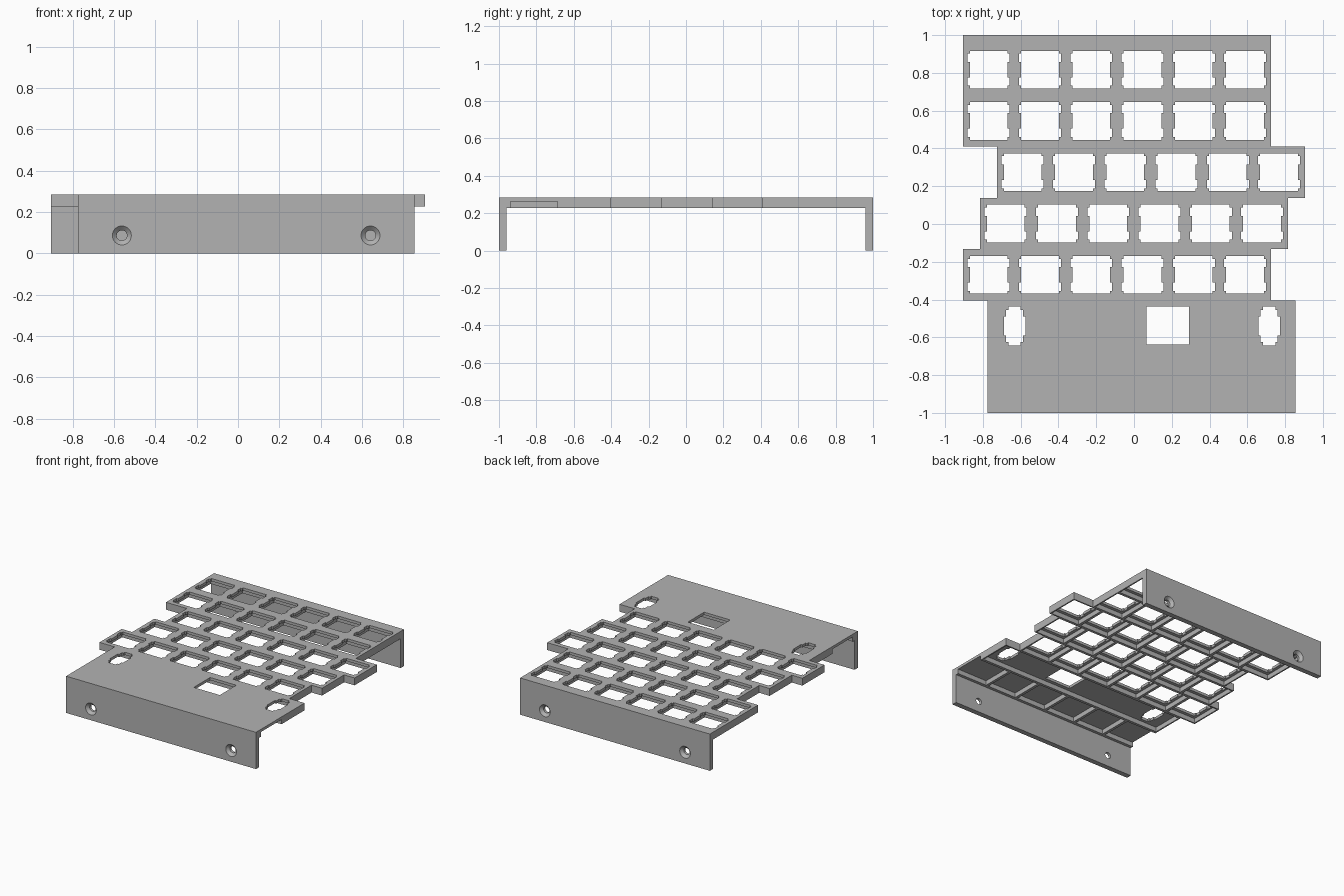
import bpy, bmesh, math
from mathutils import Vector

if "Cube" in bpy.data.objects:
    bpy.data.objects.remove(bpy.data.objects["Cube"], do_unlink=True)

PITCH = 0.2715            # key spacing
COLS = 6
WIDTH = PITCH * COLS
TOP, SKIN, RIB = 0.285, 0.264, 0.228   # plate top, recess ceiling, rib bottom
WALL = 0.96               # inner face of the end panels
CELL = 0.125              # half size of a recess
FRONT_X = -0.775
row_left = [-0.905, -0.905, -0.725, -0.815, -0.905]   # back row first
row_y = [0.817 - PITCH * i for i in range(7)]


def prism(bm, points, z0, z1):
    """Closed prism from a flat outline."""
    face = bm.faces.new([bm.verts.new((x, y, z0)) for x, y in points])
    new = bmesh.ops.extrude_face_region(bm, geom=[face])["geom"]
    moved = [g for g in new if isinstance(g, bmesh.types.BMVert)]
    bmesh.ops.translate(bm, verts=moved, vec=(0, 0, z1 - z0))


def rect(x0, x1, y0, y1):
    return [(x0, y0), (x1, y0), (x1, y1), (x0, y1)]


def mirrored(quarter, cx, cy):
    """Full outline from the points of its upper right quarter."""
    upper = quarter + [(-x, y) for x, y in reversed(quarter)]
    full = upper + [(-x, -y) for x, y in upper]
    return [(cx + x, cy + y) for x, y in full]


def make_object(name, bm):
    bmesh.ops.recalc_face_normals(bm, faces=bm.faces[:])
    mesh = bpy.data.meshes.new(name)
    bm.to_mesh(mesh)
    bm.free()
    obj = bpy.data.objects.new(name, mesh)
    bpy.context.collection.objects.link(obj)
    return obj


def cut(obj, bm):
    """Subtract a mesh from the object and drop the cutter."""
    tool = make_object("cutter", bm)
    tool.hide_render = True
    mod = obj.modifiers.new("cut", "BOOLEAN")
    mod.operation, mod.solver, mod.object = "DIFFERENCE", "EXACT", tool
    bpy.context.view_layer.objects.active = obj
    bpy.ops.object.modifier_apply(modifier=mod.name)
    bpy.data.objects.remove(tool, do_unlink=True)


# Staggered outline, extruded to full height
left_side = []
for i, x in enumerate(row_left):
    y_top = 1.0 if i == 0 else row_y[i] + PITCH / 2
    left_side += [(x, y_top), (x, row_y[i] - PITCH / 2)]
left_side += [(FRONT_X, row_y[5] + PITCH / 2), (FRONT_X, -1.0)]
# the first two rows share one straight edge
del left_side[1:3]
right_side = [(x + WIDTH, y) for x, y in reversed(left_side)]
bm = bmesh.new()
prism(bm, left_side + right_side, 0, TOP)
plate = make_object("keyboard_case_plate", bm)

# Open space between the front and back panels
bm = bmesh.new()
prism(bm, rect(-2, 2, -WALL, WALL), -1, RIB)
cut(plate, bm)

# Underside recesses that leave ribs between the cells
bm = bmesh.new()
for left, y in zip(row_left, row_y):
    for c in range(COLS):
        x = left + PITCH * (c + 0.5)
        prism(bm, rect(x - CELL, x + CELL, y - CELL, y + CELL), 0.1, SKIN)
margin = PITCH / 2 - CELL
prism(bm, rect(FRONT_X + margin, FRONT_X + WIDTH - margin,
               row_y[5] - CELL, row_y[5] + CELL), 0.1, SKIN)
for c in range(COLS):
    x = FRONT_X + PITCH * (c + 0.5)
    x0 = x - CELL - (0.1 if c == 0 else 0)          # end cells open sideways
    x1 = x + CELL + (0.1 if c == COLS - 1 else 0)
    prism(bm, rect(x0, x1, row_y[6] - CELL, row_y[6] + CELL), 0.1, SKIN)
cut(plate, bm)

# Notched switch openings, wide key opening and its two side slots
switch = [(0.1, 0.041), (0.111, 0.041), (0.111, 0.085), (0.1, 0.085), (0.1, 0.1)]
slot = [(0.057, 0.05), (0.045, 0.05), (0.045, 0.085), (0.032, 0.085), (0.032, 0.103)]
bm = bmesh.new()
for left, y in zip(row_left, row_y):
    for c in range(COLS):
        prism(bm, mirrored(switch, left + PITCH * (c + 0.5), y), 0.2, 0.4)
prism(bm, rect(0.067, 0.291, -0.638, -0.437), 0.2, 0.4)
for x in (-0.632, 0.716):
    prism(bm, mirrored(slot, x, row_y[5] + 0.001), 0.2, 0.4)
cut(plate, bm)

# Countersunk screw holes in both end panels
SIDES = 32
profile = [(0.046, 1.02), (0.046, 1.0), (0.025, 0.98), (0.025, 0.92)]
bm = bmesh.new()
for sign, left in ((-1, FRONT_X), (1, row_left[0])):
    for x in (left + 0.213, left + WIDTH - 0.213):
        rings = []
        for r, y in profile:
            rings.append([bm.verts.new((x + r * math.cos(a), sign * y, 0.087 + r * math.sin(a)))
                          for a in (2 * math.pi * k / SIDES for k in range(SIDES))])
        for a, b in zip(rings, rings[1:]):
            for k in range(SIDES):
                n = (k + 1) % SIDES
                bm.faces.new((a[k], a[n], b[n], b[k]))
        bm.faces.new(rings[0])
        bm.faces.new(rings[-1])
cut(plate, bm)

# Plain grey finish
grey = bpy.data.materials.new("grey_plastic")
grey.use_nodes = True
colour = (0.45, 0.45, 0.45, 1)
grey.diffuse_color = colour
grey.node_tree.nodes["Principled BSDF"].inputs["Base Color"].default_value = colour
plate.data.materials.clear()
plate.data.materials.append(grey)
for p in plate.data.polygons:
    p.material_index = 0

plate.select_set(True)
bpy.context.view_layer.objects.active = plate
bpy.ops.object.shade_smooth_by_angle(angle=math.radians(30))
